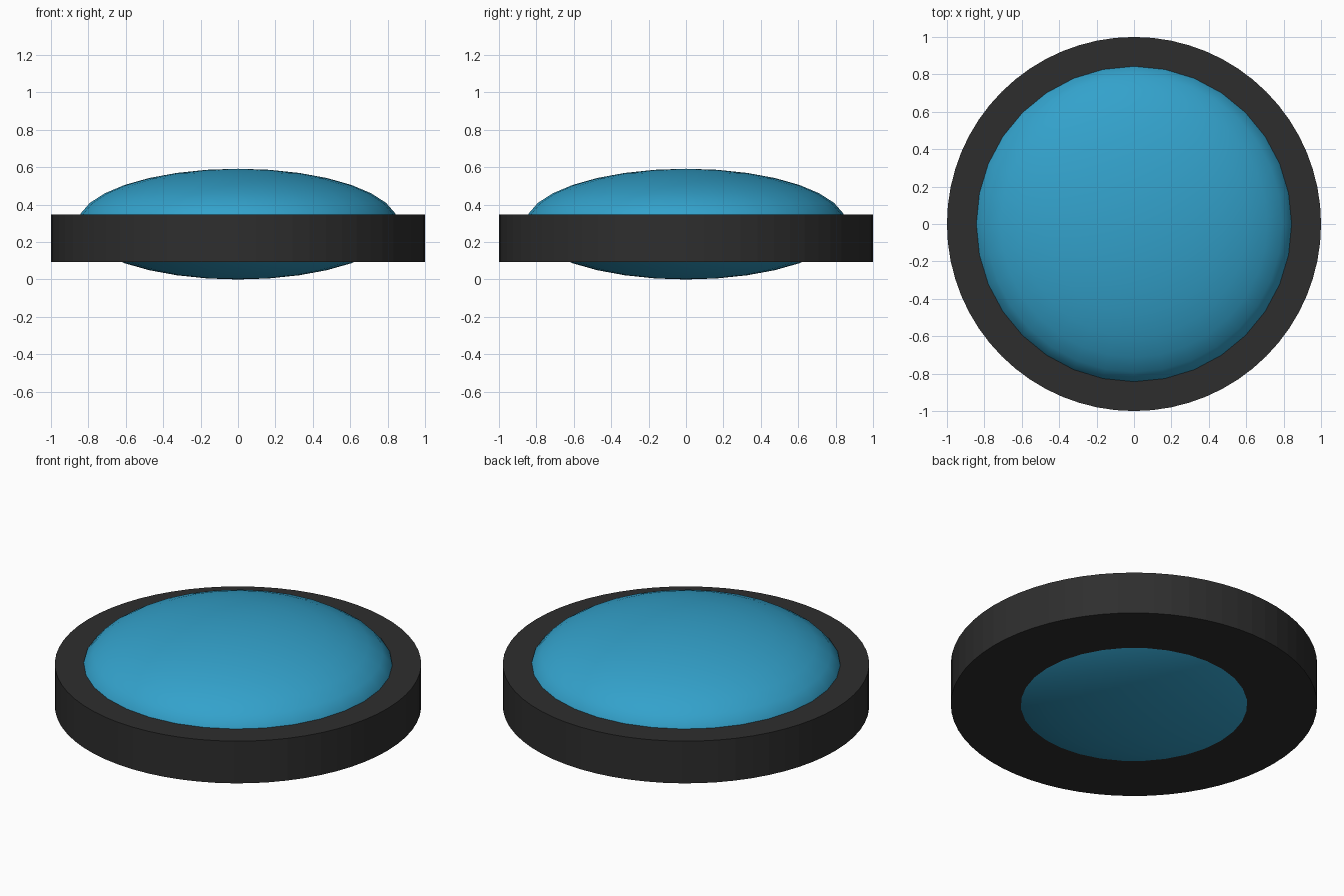
import bpy

if "Cube" in bpy.data.objects:
    bpy.data.objects.remove(bpy.data.objects["Cube"])


def material(name, rgb):
    m = bpy.data.materials.new(name)
    m.diffuse_color = (*rgb, 1.0)
    m.use_nodes = True
    m.node_tree.nodes["Principled BSDF"].inputs["Base Color"].default_value = m.diffuse_color
    return m


def finish(name, mat, smooth_angle):
    ob = bpy.context.object
    ob.name = name
    ob.data.materials.append(mat)
    bpy.ops.object.transform_apply(location=False, rotation=False, scale=True)
    bpy.ops.object.shade_smooth_by_angle(angle=smooth_angle)
    return ob


black = material("dark rim", (0.027, 0.027, 0.027))
blue = material("blue dome", (0.033, 0.36, 0.60))

# Flat round rim
z0, z1 = 0.092, 0.346
bpy.ops.mesh.primitive_cylinder_add(vertices=64, radius=1.0, depth=z1 - z0,
                                    location=(0, 0, (z0 + z1) / 2))
finish("rim_disc", black, 0.02)

# Flattened sphere bulging out of both faces of the rim
half_height = 0.296
bpy.ops.mesh.primitive_uv_sphere_add(segments=32, ring_count=16, radius=1.0,
                                     location=(0, 0, half_height))
bpy.context.object.scale = (0.857, 0.857, half_height)
finish("dome_lens", blue, 1.2)
